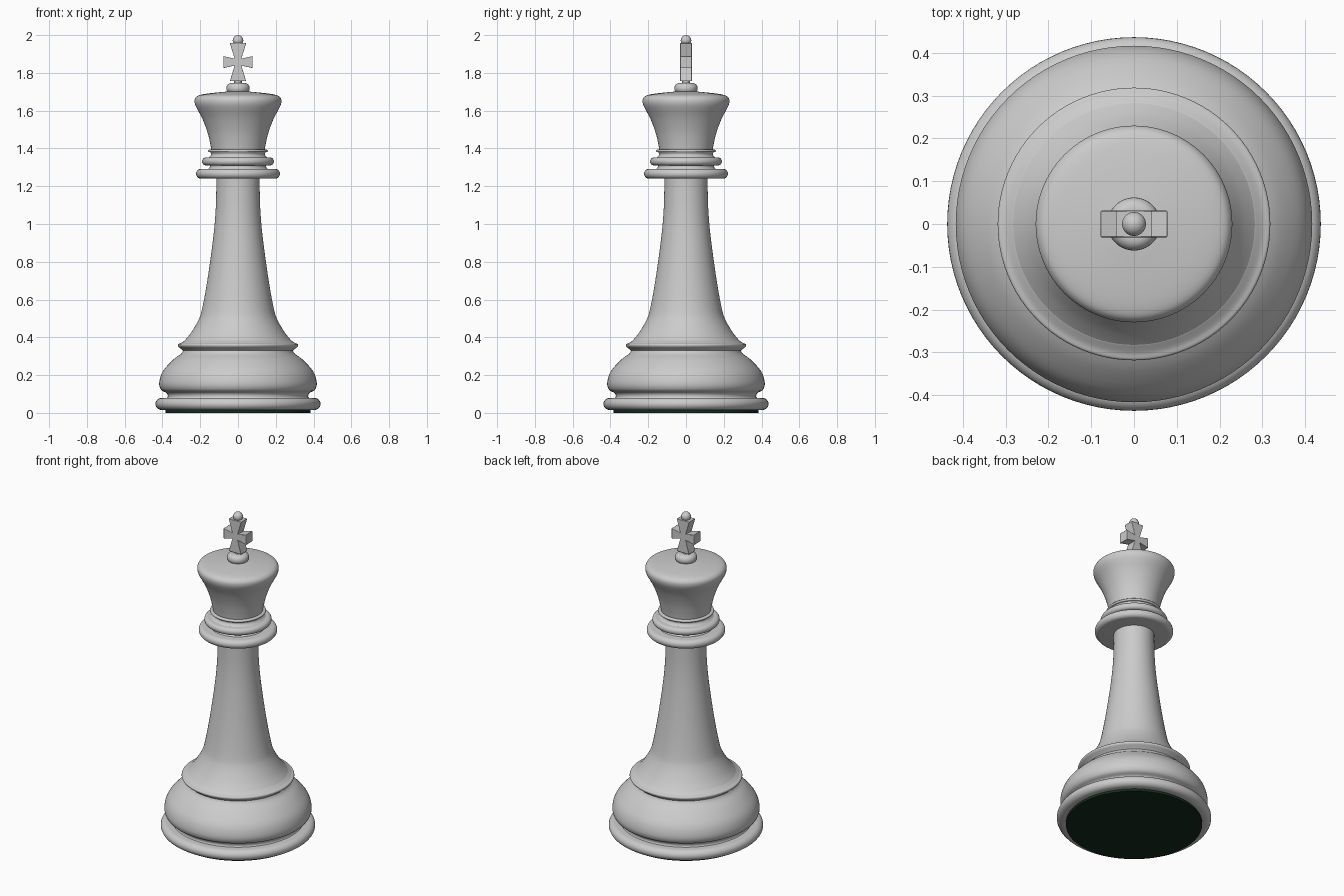
import bpy, bmesh, math
from mathutils import Vector

if "Cube" in bpy.data.objects:
    bpy.data.objects.remove(bpy.data.objects["Cube"])


def smooth_curve(pts, steps):
    """Catmull-Rom curve through the profile points."""
    if steps == 1:
        return pts
    p = [Vector(q) for q in pts]
    p = [2 * p[0] - p[1]] + p + [2 * p[-1] - p[-2]]
    out = []
    for a, b, c, d in zip(p, p[1:], p[2:], p[3:]):
        for i in range(steps):
            t = i / steps
            out.append(0.5 * (2 * b + (c - a) * t + (2 * a - 5 * b + 4 * c - d) * t * t
                              + (3 * b - a - 3 * c + d) * t ** 3))
    return out + [p[-2]]


def shade(ob, angle=40):
    bpy.ops.object.select_all(action='DESELECT')
    bpy.context.view_layer.objects.active = ob
    ob.select_set(True)
    bpy.ops.object.shade_smooth_by_angle(angle=math.radians(angle))


def make(name, bm):
    bmesh.ops.recalc_face_normals(bm, faces=bm.faces)
    me = bpy.data.meshes.new(name)
    bm.to_mesh(me)
    bm.free()
    ob = bpy.data.objects.new(name, me)
    bpy.context.collection.objects.link(ob)
    shade(ob)
    return ob


def lathe(name, profile, steps=4, sides=96):
    """Closed turned part from (radius, height) points."""
    bm = bmesh.new()
    rings = []
    for r, z in smooth_curve(profile, steps):
        rings.append([bm.verts.new((r * math.cos(2 * math.pi * i / sides),
                                    r * math.sin(2 * math.pi * i / sides), z))
                      for i in range(sides)])
    for lo, hi in zip(rings, rings[1:]):
        for i in range(sides):
            j = (i + 1) % sides
            bm.faces.new((lo[i], lo[j], hi[j], hi[i]))
    bm.faces.new(rings[0][::-1])
    bm.faces.new(rings[-1])
    return make(name, bm)


def bead(name, r, z0, z1, depth):
    """Disc with a rounded rim."""
    h, m = (z1 - z0) / 2, (z0 + z1) / 2
    angles = [math.radians(-90 + 15 * i) for i in range(13)]
    return lathe(name, [(r - depth + depth * math.cos(a), m + h * math.sin(a))
                        for a in angles], 1)


# Felt pad and foot
felt = lathe("felt_pad", [(0.385, 0), (0.385, 0.02)], 1)
green = bpy.data.materials.new("felt_green")
green.diffuse_color = (0.008, 0.025, 0.013, 1)
green.use_nodes = True
green.node_tree.nodes["Principled BSDF"].inputs["Base Color"].default_value = green.diffuse_color
felt.data.materials.append(green)
bead("foot_disc", 0.437, 0.015, 0.08, 0.035)

# Rounded base
lathe("base_bulge", [(0.385, 0.07), (0.372, 0.085), (0.378, 0.105), (0.407, 0.122),
                     (0.417, 0.16), (0.398, 0.22), (0.345, 0.28), (0.302, 0.312),
                     (0.29, 0.33)])

# Ring and tapering stem
lathe("base_ring", [(0.285, 0.325), (0.302, 0.339), (0.317, 0.352), (0.317, 0.364),
                    (0.302, 0.37), (0.28, 0.385)])
lathe("stem", [(0.3, 0.365), (0.272, 0.395), (0.245, 0.43), (0.21, 0.49), (0.19, 0.55),
               (0.161, 0.71), (0.132, 0.92), (0.119, 1.06), (0.115, 1.18), (0.115, 1.25)])

# Collars
bead("lower_collar", 0.222, 1.24, 1.292, 0.026)
lathe("collar_neck", [(0.165, 1.285), (0.15, 1.3), (0.15, 1.312)])
bead("upper_collar", 0.19, 1.31, 1.352, 0.02)
lathe("crown_neck", [(0.165, 1.345), (0.148, 1.358), (0.142, 1.37), (0.15, 1.385)])
bead("crown_ring", 0.158, 1.38, 1.394, 0.007)

# Crown and knob
lathe("crown", [(0.14, 1.385), (0.148, 1.43), (0.163, 1.49), (0.19, 1.56), (0.222, 1.62),
                (0.23, 1.648), (0.225, 1.668), (0.205, 1.682), (0.15, 1.692), (0.05, 1.702)])
bead("knob", 0.062, 1.69, 1.746, 0.026)
lathe("knob_peg", [(0.02, 1.74), (0.02, 1.77)], 1, 32)

# Cross with flared arms
mid, notch = 1.857, 0.018
quarter = [(notch, notch), (0.078, 0.032), (0.078, -0.032), (notch, -notch),
           (0.043, -0.101)]
outline = quarter + [(-x, z) for x, z in reversed(quarter)] + [(-0.043, 0.101), (0.043, 0.101)]
bm = bmesh.new()
face = bm.faces.new([bm.verts.new((x, -0.031, mid + z)) for x, z in outline])
ext = bmesh.ops.extrude_face_region(bm, geom=[face])
bmesh.ops.translate(bm, vec=(0, 0.062, 0),
                    verts=[v for v in ext["geom"] if isinstance(v, bmesh.types.BMVert)])
cross = make("cross", bm)
bev = cross.modifiers.new("edge_bevel", 'BEVEL')
bev.width = 0.002
bev.segments = 2

# Finial ball
bpy.ops.mesh.primitive_uv_sphere_add(segments=32, ring_count=16, radius=0.028,
                                     location=(0, 0, 1.972))
ball = bpy.context.object
ball.name = "finial_ball"
shade(ball)
